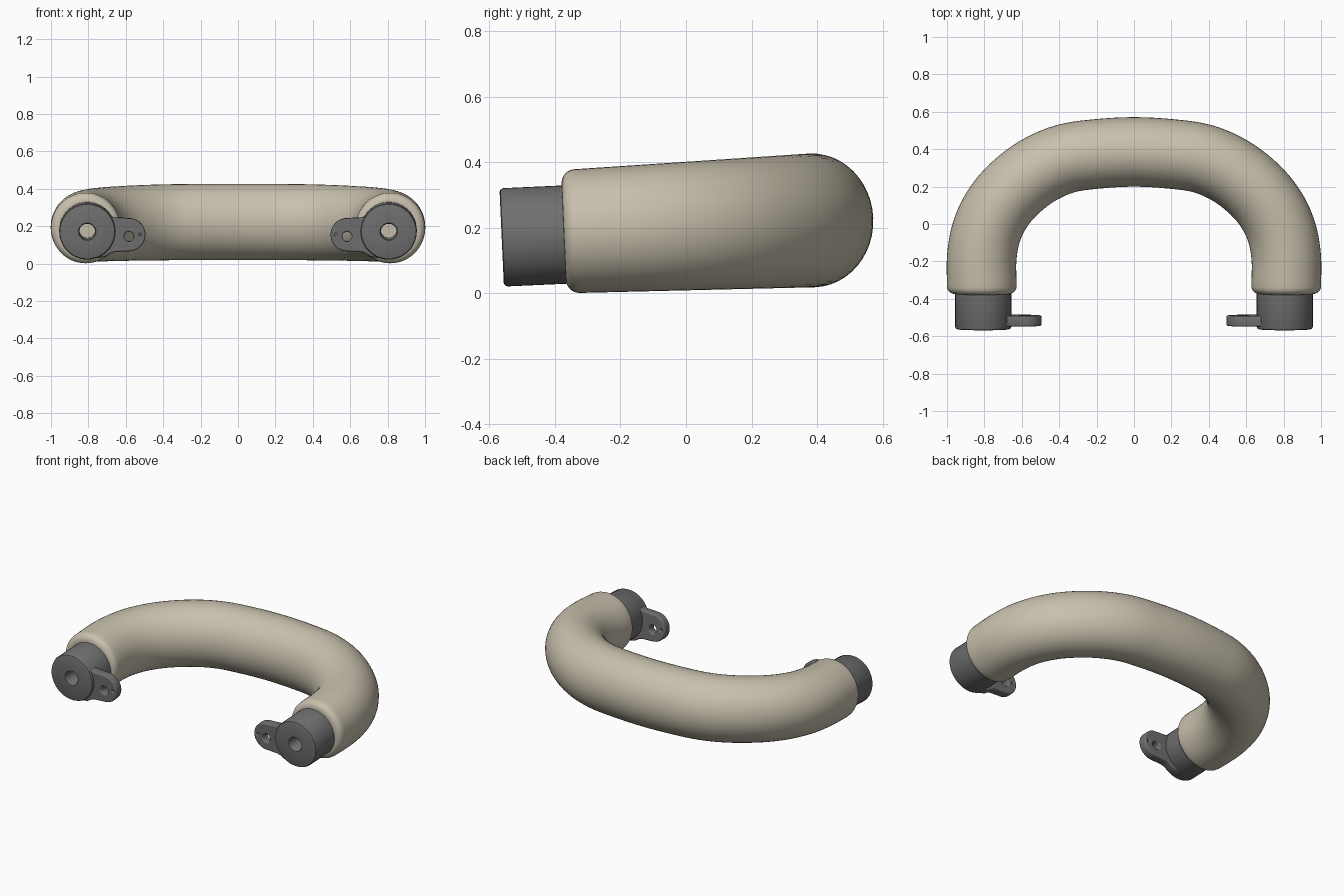
import bpy, bmesh
from math import sin, cos, pi, radians
from mathutils import Vector, Matrix

cube = bpy.data.objects.get("Cube")
if cube:
    bpy.data.objects.remove(cube)


def material(name, rgb):
    m = bpy.data.materials.new(name)
    m.use_nodes = True
    m.diffuse_color = (*rgb, 1)
    m.node_tree.nodes["Principled BSDF"].inputs["Base Color"].default_value = (*rgb, 1)
    return m


BEIGE = material("warm beige", (0.58, 0.53, 0.42))
GREY = material("dark grey", (0.16, 0.16, 0.16))

# The whole handle leans slightly up towards the back
LEAN = (Matrix.Translation((0, 0, 0.2)) @ Matrix.Rotation(radians(2.6), 4, 'X')
        @ Matrix.Translation((0, 0, -0.2)))


def smooth(obj, angle=40):
    bpy.ops.object.select_all(action='DESELECT')
    obj.select_set(True)
    bpy.context.view_layer.objects.active = obj
    bpy.ops.object.shade_smooth_by_angle(angle=radians(angle))


def skin(name, rings, mat, caps):
    """Join closed rings of points into one surface."""
    bm = bmesh.new()
    loops = [[bm.verts.new(p) for p in ring] for ring in rings]
    n = len(loops[0])
    for a, b in zip(loops, loops[1:]):
        for i in range(n):
            j = (i + 1) % n
            bm.faces.new((a[i], a[j], b[j], b[i]))
    if caps:
        bm.faces.new(loops[0])
        bm.faces.new(loops[-1])
    bmesh.ops.recalc_face_normals(bm, faces=bm.faces)
    mesh = bpy.data.meshes.new(name)
    bm.to_mesh(mesh)
    bm.free()
    mesh.materials.append(mat)
    obj = bpy.data.objects.new(name, mesh)
    bpy.context.collection.objects.link(obj)
    obj.matrix_world = LEAN
    smooth(obj)
    return obj


def spline(points, steps):
    """Catmull-Rom curve through the points."""
    pts = [2 * points[0] - points[1]] + points + [2 * points[-1] - points[-2]]
    out = []
    for a, b, c, d in zip(pts, pts[1:], pts[2:], pts[3:]):
        for k in range(steps):
            t = k / steps
            out.append(0.5 * (2 * b + (c - a) * t + (2 * a - 5 * b + 4 * c - d) * t * t
                              + (3 * b - a - 3 * c + d) * t ** 3))
    return out + [points[-1]]


# Grip: an oval section swept along a mirrored bow, with rounded ends
half = [(0.19, 0.376), (0.365, 0.35), (0.515, 0.285), (0.645, 0.185),
        (0.735, 0.075), (0.79, -0.045), (0.814, -0.18), (0.814, -0.333)]
left = [Vector(p) for p in half]
control = [Vector((-p.x, p.y)) for p in reversed(left)] + [Vector((0, 0.386))] + left
path = spline(control, 5)


def grip_ring(centre, tangent, inset=0):
    side = Vector((tangent.y, -tangent.x)).normalized()
    width = 0.186 - inset
    height = 0.188 + 0.016 * (centre.y + 0.37) / 0.75 - inset
    ring = []
    for i in range(48):
        a = 2 * pi * i / 48
        p = centre + side * width * cos(a)
        ring.append((p.x, p.y, 0.205 + height * sin(a)))
    return ring


body = [grip_ring(p, path[min(i + 1, len(path) - 1)] - path[max(i - 1, 0)])
        for i, p in enumerate(path)]
ROUND = 0.04


def rounded_end(end, tangent):
    rings = []
    for k in range(1, 7):
        a = k * pi / 12
        rings.append(grip_ring(end + Vector((0, -ROUND * sin(a))), tangent,
                               ROUND * (1 - cos(a))))
    return rings


body[0] = grip_ring(path[0], Vector((0, 1)))
body[-1] = grip_ring(path[-1], Vector((0, -1)))
start = rounded_end(path[0], Vector((0, 1)))[::-1]
finish = rounded_end(path[-1], Vector((0, -1)))
skin("grip", start + body + finish, BEIGE, True)


def collar(name, side):
    """Turned end collar with a bore through its middle."""
    profile = [(0.042, -0.36), (0.042, -0.557), (0.047, -0.563), (0.139, -0.563),
               (0.146, -0.56), (0.15, -0.552), (0.15, -0.36)]
    rings = [[(side * 0.806 + r * cos(2 * pi * i / 48), y, 0.196 + r * sin(2 * pi * i / 48))
              for i in range(48)] for r, y in profile]
    skin(name, rings, GREY, False)


def circle(x, y, r, n=24):
    return [(x + r * cos(2 * pi * i / n), y + r * sin(2 * pi * i / n)) for i in range(n)]


def mounting_tab(name, side):
    """Flat lug with two holes, flared where it meets the collar."""
    bevel = 0.008
    flare = [(0.74, 0.115), (0.71, 0.108), (0.685, 0.092), (0.66, 0.084)]
    tip = [(0.583 - 0.08 * sin(pi * i / 20), 0.08 * cos(pi * i / 20)) for i in range(21)]
    outline = flare + tip + [(x, -y) for x, y in reversed(flare)]
    holes = [circle(0.583, -0.01, 0.026 + bevel), circle(0.523, 0, 0.007 + bevel, 12)]
    curve = bpy.data.curves.new(name, 'CURVE')
    curve.dimensions = '2D'
    curve.fill_mode = 'BOTH'
    curve.extrude = 0.028 - bevel
    curve.bevel_depth = bevel
    curve.bevel_resolution = 2
    for loop in [outline] + holes:
        s = curve.splines.new('POLY')
        s.points.add(len(loop) - 1)
        for point, (x, y) in zip(s.points, loop):
            point.co = (side * x, y, 0, 1)
        s.use_cyclic_u = True
    curve.materials.append(GREY)
    obj = bpy.data.objects.new(name, curve)
    bpy.context.collection.objects.link(obj)
    obj.matrix_world = (LEAN @ Matrix.Translation((0, -0.518, 0.178))
                        @ Matrix.Rotation(pi / 2, 4, 'X'))
    bpy.ops.object.select_all(action='DESELECT')
    obj.select_set(True)
    bpy.context.view_layer.objects.active = obj
    bpy.ops.object.convert(target='MESH')
    smooth(bpy.context.view_layer.objects.active)


for label, side in (("left", 1), ("right", -1)):
    collar(label + "_collar", side)
    mounting_tab(label + "_mounting_tab", side)
